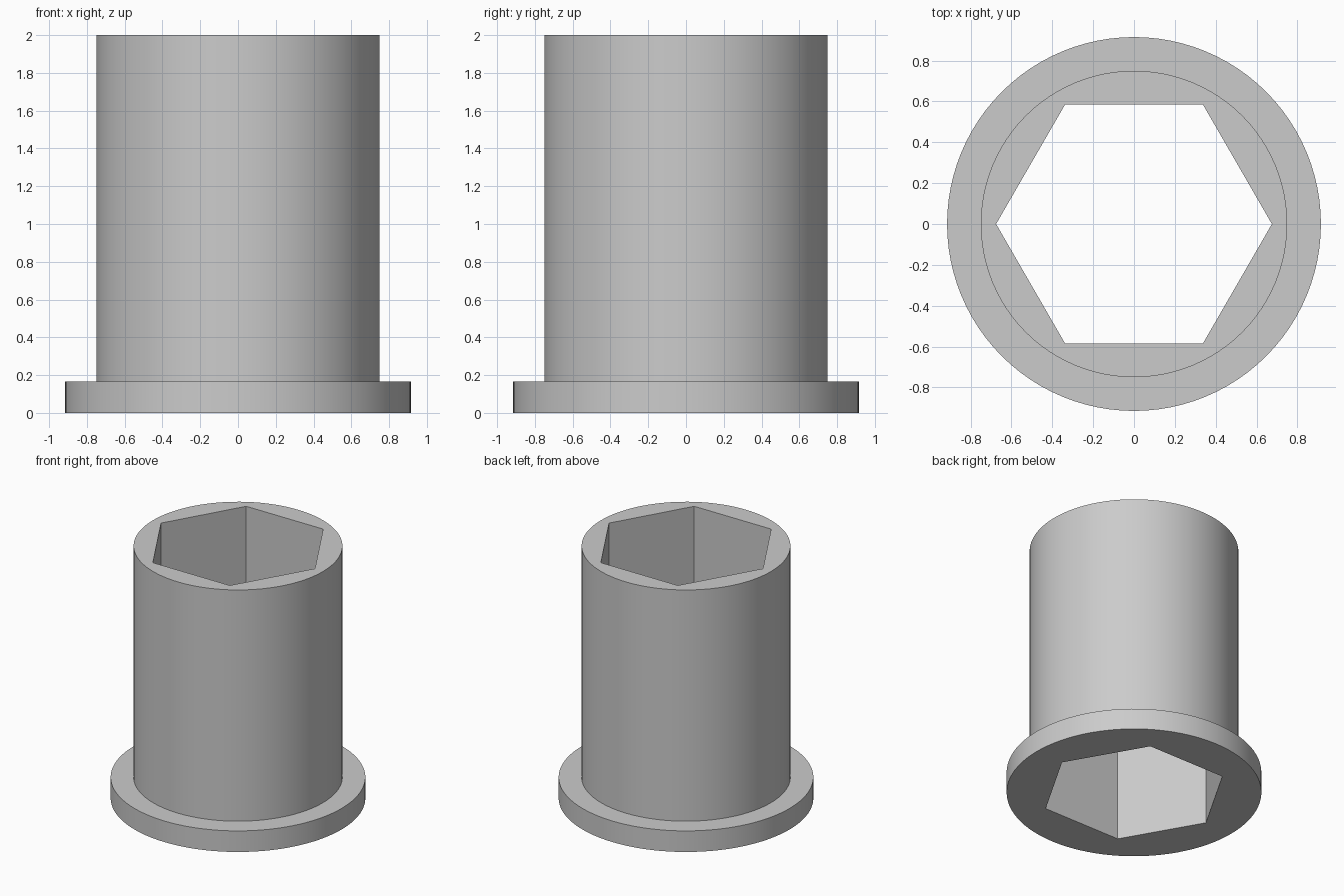
import bpy, bmesh
from math import cos, sin, pi

if "Cube" in bpy.data.objects:
    bpy.data.objects.remove(bpy.data.objects["Cube"])


def prism_stack(name, sides, rings):
    """Closed solid from stacked (radius, z) rings with flat end caps."""
    bm = bmesh.new()
    loops = [[bm.verts.new((r * cos(2 * pi * i / sides), r * sin(2 * pi * i / sides), z))
              for i in range(sides)] for r, z in rings]
    for low, high in zip(loops, loops[1:]):
        for i in range(sides):
            j = (i + 1) % sides
            bm.faces.new((low[i], low[j], high[j], high[i]))
    bm.faces.new(loops[0][::-1])
    bm.faces.new(loops[-1])
    mesh = bpy.data.meshes.new(name)
    bm.to_mesh(mesh)
    bm.free()
    obj = bpy.data.objects.new(name, mesh)
    bpy.context.collection.objects.link(obj)
    return obj


# Round sleeve with a flange at the foot
sleeve = prism_stack("flanged_sleeve", 96,
                     [(0.915, 0), (0.915, 0.167), (0.75, 0.167), (0.75, 2.0)])

# Hexagonal through-hole, corners on the x axis
cutter = prism_stack("hex_bore_cutter", 6, [(0.675, -0.2), (0.675, 2.2)])
cutter.hide_render = True

bore = sleeve.modifiers.new("hex_bore", 'BOOLEAN')
bore.operation = 'DIFFERENCE'
bore.solver = 'EXACT'
bore.object = cutter

# Apply the bore, drop the cutter, smooth only the round walls
bpy.context.view_layer.objects.active = sleeve
sleeve.select_set(True)
bpy.ops.object.modifier_apply(modifier=bore.name)
bpy.data.objects.remove(cutter)
bpy.ops.object.shade_smooth_by_angle(angle=pi / 6)
